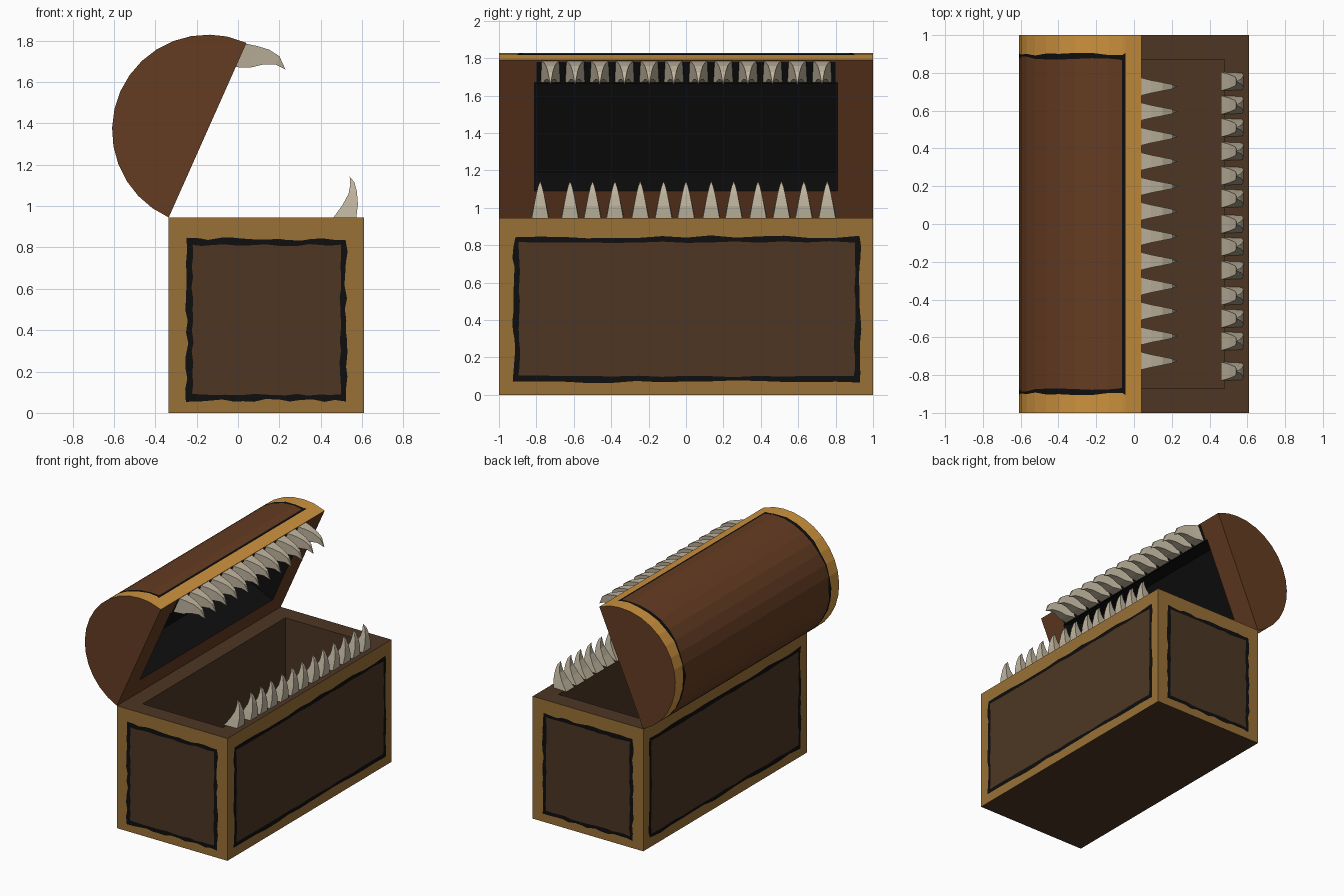
import bpy, math, random
from mathutils import Matrix, Vector

if "Cube" in bpy.data.objects:
    bpy.data.objects.remove(bpy.data.objects["Cube"])

random.seed(4)


def material(name, srgb):
    m = bpy.data.materials.new(name)
    m.diffuse_color = [((c / 255 + 0.055) / 1.055) ** 2.4 if c > 10 else c / 255 / 12.92
                       for c in srgb] + [1]
    m.use_nodes = True
    m.node_tree.nodes["Principled BSDF"].inputs["Base Color"].default_value = m.diffuse_color
    return m


BODY_GOLD = material("dull_gold_frame", (153, 112, 54))
LID_GOLD = material("bright_gold_trim", (205, 146, 62))
PANEL = material("dark_brown_wood", (77, 54, 36))
LID = material("red_brown_wood", (101, 60, 34))
BLACK = material("black", (15, 14, 14))
BONE = material("bone", (192, 181, 159))


def make(name, verts, faces, mats, idx=None, matrix=None):
    me = bpy.data.meshes.new(name)
    me.from_pydata([tuple(v) for v in verts], [], faces)
    for m in mats:
        me.materials.append(m)
    if idx:
        for p, i in zip(me.polygons, idx):
            p.material_index = i
    if matrix:
        me.transform(matrix)
    me.update()
    ob = bpy.data.objects.new(name, me)
    bpy.context.collection.objects.link(ob)
    return ob


def ring(x0, x1, y, z):
    return [(x0, -y, z), (x1, -y, z), (x1, y, z), (x0, y, z)]


def tray(outer, inner, deep, start, flip):
    """Rim, recess walls and recess floor of a rectangular hollow."""
    verts = outer + inner + deep
    faces = []
    for a, b in ((0, 4), (4, 8)):
        for i in range(4):
            j = (i + 1) % 4
            faces.append([a + i, a + j, b + j, b + i])
    faces.append([8, 9, 10, 11])
    faces = [[v + start for v in (f[::-1] if flip else f)] for f in faces]
    return verts, faces


# ---- chest body: gold sides, brown rim, hollow and underside
X0, X1, H = -0.335, 0.61, 0.945
bottom = ring(X0, X1, 1, 0)
tv, tf = tray(ring(X0, X1, 1, H), ring(X0 + 0.13, X1 - 0.13, 0.87, H),
              ring(X0 + 0.13, X1 - 0.13, 0.87, 0.13), 4, False)
sides = [[i, (i + 1) % 4, 4 + (i + 1) % 4, 4 + i] for i in range(4)]
make("chest_body", bottom + tv, sides + [[3, 2, 1, 0]] + tf,
     [BODY_GOLD, PANEL], [0] * 4 + [1] * 10)


# ---- rough-edged painted panels on the four sides
def rough_rect(u0, u1, v0, v1, jit, n=14):
    c = [(u0, v0), (u1, v0), (u1, v1), (u0, v1)]
    pts = []
    for i in range(4):
        a, b = Vector(c[i]), Vector(c[(i + 1) % 4])
        for k in range(n):
            p = a.lerp(b, k / n)
            pts.append(p + Vector((random.uniform(-jit, jit), random.uniform(-jit, jit))))
    return pts


def side_panel(name, place, normal, u0, u1, v0, v1):
    for part, mat, inset, off, jit in (("outline", BLACK, 0, 0.001, 0.008),
                                       ("panel", PANEL, 0.028, 0.002, 0.005)):
        pts = rough_rect(u0 + inset, u1 - inset, v0 + inset, v1 - inset, jit)
        n = Vector(normal)
        ob = make(name + "_" + part, [Vector(place(*p)) + n * off for p in pts],
                  [list(range(len(pts)))], [mat])
        if ob.data.polygons[0].normal.dot(n) < 0:
            ob.data.flip_normals()


for s, nm in ((-1, "front"), (1, "back")):
    side_panel(nm, lambda u, v: (u, s, v), (0, s, 0), -0.248, 0.522, 0.06, 0.84)
for x, s, nm in ((X0, -1, "left"), (X1, 1, "right")):
    side_panel(nm, lambda u, v: (x, u, v), (s, 0, 0), -0.92, 0.93, 0.07, 0.845)

# ---- half-barrel lid, modelled closed and swung open about its hinge
R = 0.462
OPEN = Matrix.Translation((X0, 0, H)) @ Matrix.Rotation(math.radians(-66), 4, 'Y')
SEG = 16
angles = [math.pi * i / SEG for i in range(SEG + 1)]
angles.insert(2, angles[1] + 0.04)          # thin strip for the black line
verts, faces, idx = [], [], []
for a in angles:
    g = 0.9 + random.uniform(-0.008, 0.008)
    h = 0.877 + random.uniform(-0.012, 0.012)
    for y in (-1, -g, -h, h, g, 1):
        verts.append((R + R * math.cos(a), y, R * math.sin(a)))
for i in range(len(angles) - 1):
    for j in range(5):
        a = i * 6 + j
        faces.append([a, a + 1, a + 7, a + 6])
        if i == 0 or j in (0, 4):
            idx.append(1)                   # gold border
        elif i == 1 or j in (1, 3):
            idx.append(2)                   # black line
        else:
            idx.append(0)
N = len(angles)
faces += [[i * 6 for i in range(N)], [i * 6 + 5 for i in reversed(range(N))]]
idx += [0, 0]
tv, tf = tray(ring(0, 2 * R, 1, 0), ring(0.159, 0.794, 0.81, 0),
              ring(0.159, 0.794, 0.81, 0.25), len(verts), True)
idx += [0] * 4 + [2] * 5
make("lid", verts + tv, faces + tf, [LID, LID_GOLD, BLACK], idx, OPEN)
make("gum_strip", ring(0.79, 0.915, 0.8, -0.002), [[3, 2, 1, 0]], [BLACK], None, OPEN)


# ---- teeth: four-sided curved fangs lofted through (outer, inner, half width)
def tooth(name, y, stations, tip):
    v = []
    for o, i, w in stations:
        v += [(o[0], y - w * 0.9, o[1]), (o[0], y + w * 0.9, o[1]),
              (i[0], y + w, i[1]), (i[0], y - w, i[1])]
    f = [[3, 2, 1, 0]]
    n = len(stations)
    for s in range(n - 1):
        for k in range(4):
            m = (k + 1) % 4
            f.append([s * 4 + k, s * 4 + m, s * 4 + 4 + m, s * 4 + 4 + k])
    v.append((tip[0], y, tip[1]))
    f += [[n * 4 - 4 + k, n * 4 - 4 + (k + 1) % 4, n * 4] for k in range(4)]
    make(name, v, f, [BONE])


LOWER = [((0.572, 0.943), (0.46, 0.943), 0.05),
         ((0.58, 1.01), (0.505, 1.005), 0.037),
         ((0.575, 1.07), (0.535, 1.06), 0.024),
         ((0.563, 1.115), (0.543, 1.105), 0.012)]
for k, y in enumerate((-0.78, -0.62, -0.5, -0.38, -0.245, -0.12, 0, 0.135,
                       0.255, 0.385, 0.51, 0.63, 0.755)):
    tooth("lower_tooth_%d" % k, y, LOWER, (0.54, 1.143))

UPPER = [((0.035, 1.786), (-0.013, 1.672), 0.053),
         ((0.09, 1.775), (0.06, 1.67), 0.038),
         ((0.15, 1.757), (0.125, 1.686), 0.025),
         ((0.2, 1.725), (0.18, 1.686), 0.014)]
for k in range(12):
    tooth("upper_tooth_%d" % k, -0.725 + k * 0.132, UPPER, (0.23, 1.66))
